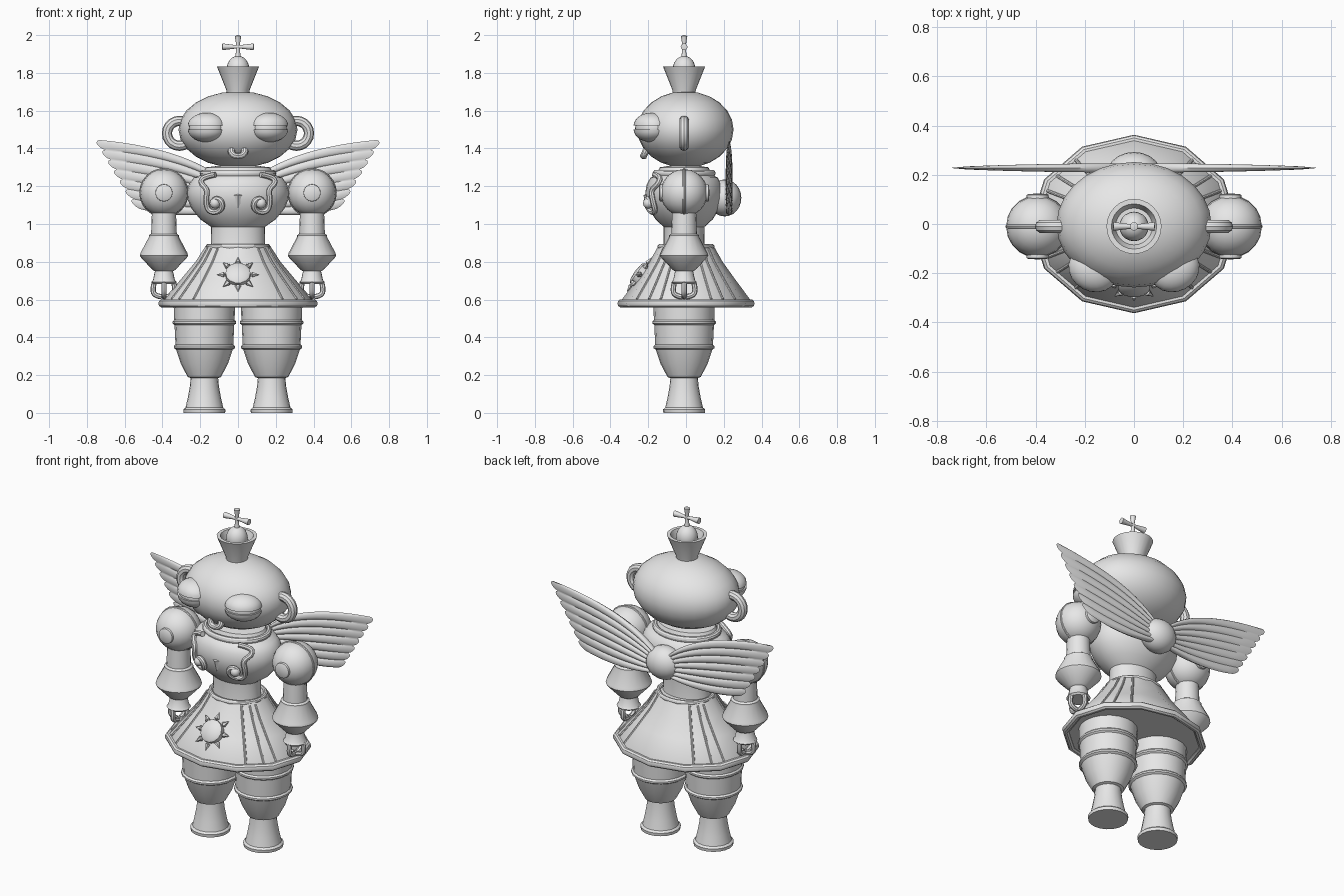
import bpy, bmesh, math
from mathutils import Vector

if "Cube" in bpy.data.objects:
    bpy.data.objects.remove(bpy.data.objects["Cube"])

grey = bpy.data.materials.new("plain_grey")
grey.diffuse_color = (0.8, 0.8, 0.8, 1)
grey.use_nodes = True
grey.node_tree.nodes["Principled BSDF"].inputs["Base Color"].default_value = grey.diffuse_color
Y0 = -0.01  # depth of the body axis


def finish(ob, angle=35):
    ob.data.materials.append(grey)
    bpy.ops.object.select_all(action='DESELECT')
    ob.select_set(True)
    bpy.context.view_layer.objects.active = ob
    bpy.ops.object.shade_smooth_by_angle(angle=math.radians(angle))
    return ob


def mesh_object(name, bm, loc=(0, 0, 0), rot=(0, 0, 0), scale=(1, 1, 1), angle=35):
    bmesh.ops.remove_doubles(bm, verts=bm.verts, dist=1e-5)
    bmesh.ops.recalc_face_normals(bm, faces=bm.faces)
    me = bpy.data.meshes.new(name)
    bm.to_mesh(me)
    bm.free()
    ob = bpy.data.objects.new(name, me)
    bpy.context.collection.objects.link(ob)
    ob.location, ob.rotation_euler, ob.scale = loc, rot, scale
    return finish(ob, angle)


def lathe(name, profile, segs=24, closed=False, **kw):
    """Turn (radius, z) points round the z axis."""
    bm = bmesh.new()
    rings = []
    for r, z in profile:
        rings.append([bm.verts.new((r * math.cos(a), r * math.sin(a), z))
                      for a in (math.tau * j / segs for j in range(segs))])
    pairs = list(zip(rings, rings[1:])) + ([(rings[-1], rings[0])] if closed else [])
    for lo, hi in pairs:
        for j in range(segs):
            k = (j + 1) % segs
            bm.faces.new((lo[j], lo[k], hi[k], hi[j]))
    bmesh.ops.dissolve_degenerate(bm, dist=1e-6, edges=bm.edges)
    return mesh_object(name, bm, **kw)


def arc(t0, t1, n, r=1):
    ts = [math.radians(t0 + (t1 - t0) * i / n) for i in range(n + 1)]
    return [(r * math.cos(t) if abs(math.cos(t)) > 1e-6 else 0, r * math.sin(t)) for t in ts]


def ball(name, loc, scale, segs=24, rot=(0, 0, 0)):
    return lathe(name, arc(-90, 90, 12), segs, loc=loc, scale=scale, rot=rot)


def torus(name, R, r, segs=24, **kw):
    prof = [(R + r * math.cos(a), r * math.sin(a)) for a in (math.tau * i / 10 for i in range(10))]
    return lathe(name, prof, segs, closed=True, **kw)


def tube(name, pts, radius, smooth=True):
    cu = bpy.data.curves.new(name, 'CURVE')
    cu.dimensions = '3D'
    cu.bevel_depth, cu.bevel_resolution, cu.use_fill_caps = radius, 2, True
    sp = cu.splines.new('NURBS' if smooth else 'POLY')
    sp.points.add(len(pts) - 1)
    for p, co in zip(sp.points, pts):
        p.co = (*co, 1)
    if smooth:
        sp.order_u, sp.use_endpoint_u, sp.resolution_u = 3, True, 4
    ob = bpy.data.objects.new(name, cu)
    bpy.context.collection.objects.link(ob)
    bpy.ops.object.select_all(action='DESELECT')
    ob.select_set(True)
    bpy.context.view_layer.objects.active = ob
    bpy.ops.object.convert(target='MESH')
    return finish(bpy.context.object)


# Head and mouth
ball("head", (0, -0.003, 1.5), (0.315, 0.255, 0.203), 28)
torus("mouth", 0.036, 0.019, 16, loc=(0, -0.213, 1.385), rot=(math.radians(65), 0, 0), scale=(1, 0.8, 1))

# Crown: open cup, dome and flared cross
lathe("crown_cup", [(0, 1.68), (0.058, 1.68), (0.062, 1.71), (0.112, 1.835), (0.092, 1.835),
                    (0.075, 1.79), (0, 1.79)], 24, loc=(0, Y0, 0))
ball("crown_dome", (0, Y0, 1.82), (0.06, 0.06, 0.07), 20)
lathe("cross_post", [(0, 1.87), (0.018, 1.87), (0.011, 1.91), (0.01, 1.95), (0.017, 1.995), (0, 2.0)],
      12, loc=(0, Y0, 0))
lathe("cross_bar", [(0, -0.085), (0.018, -0.083), (0.01, -0.02), (0.01, 0.02), (0.018, 0.083), (0, 0.085)],
      12, loc=(0, Y0, 1.938), rot=(0, math.pi / 2, 0))

# Torso, waist and collar
lathe("torso", [(0, 0.86), (0.15, 0.86), (0.142, 0.9), (0.143, 0.985), (0.2, 1.025), (0.245, 1.08),
                (0.267, 1.13), (0.27, 1.17), (0.26, 1.21), (0.235, 1.245), (0.19, 1.262), (0.17, 1.3), (0, 1.32)],
      28, loc=(0, Y0, 0), scale=(1, 0.76, 1))
torus("collar", 0.185, 0.018, 28, loc=(0, Y0, 1.268), scale=(1, 0.82, 1))
lathe("chest_dart", [(0, -0.07), (0.034, 0), (0, 0.012)], 4, loc=(0, -0.205, 1.152), scale=(1, 0.6, 1))

# Skirt with rolled hem, belt and pleat ribs
lathe("skirt", [(0, 0.57), (0.4, 0.57), (0.395, 0.6), (0.3, 0.71), (0.225, 0.8), (0.17, 0.885), (0, 0.885)],
      12, loc=(0, 0, 0), scale=(1, 0.86, 1), angle=40)
torus("skirt_hem", 0.4, 0.022, 12, loc=(0, 0, 0.58), scale=(1, 0.86, 1))
torus("belt", 0.158, 0.014, 24, loc=(0, 0, 0.88), scale=(1, 0.88, 1))
for base in (30, 150, 210, 330):
    for off in (-6, 6, 22 if base in (30, 210) else -22):
        a = math.radians(base + off)
        # ribs follow the flat facets of the twelve-sided skirt
        k = math.cos(math.pi / 12) / math.cos((a % (math.pi / 6)) - math.pi / 12)
        tube("skirt_rib", [(r * k * math.cos(a), 0.86 * r * k * math.sin(a), z)
                           for r, z in ((0.393, 0.602), (0.3, 0.71), (0.225, 0.8), (0.18, 0.87))], 0.007, False)

# Sun badge on the skirt front
tilt = math.radians(54)
up = Vector((0, math.cos(tilt), math.sin(tilt)))
centre = Vector((0, -0.247, 0.732))
lathe("sun_disc", [(0, -0.02), (0.066, -0.02), (0.066, 0.015), (0.054, 0.024), (0, 0.03)], 14,
      loc=centre, rot=(tilt, 0, 0))
for i in range(8):
    a = math.tau * i / 8
    d = Vector((math.cos(a), 0, 0)) + up * math.sin(a)
    ray = lathe("sun_ray", [(0, -0.024), (0.016, -0.012), (0, 0.026)], 6, loc=centre + d * 0.088)
    ray.rotation_euler = d.to_track_quat('Z', 'Y').to_euler()


def wing(s):
    """Flat wing swept from root to a row of rounded feather tips."""
    feathers, nu, nv = 7, 14, 56
    bm = bmesh.new()
    sides = []
    for face in (-1, 1):
        grid = []
        for j in range(nv + 1):
            v = j / nv
            bump = abs(math.sin(math.pi * feathers * v)) ** 0.6 if 0 < v < 1 else 0
            root = Vector((0.05, 1.21 - 0.14 * v))
            mid = Vector((0.25 + 0.05 * v, 1.40 - 0.38 * v))
            tip = Vector((0.735 - 0.215 * v, 1.445 - 0.365 * v))
            tip += (tip - mid).normalized() * (0.026 * bump)
            row = []
            for i in range(nu + 1):
                u = i / nu
                p = root * (1 - u) ** 2 + mid * 2 * u * (1 - u) + tip * u * u
                t = (0.007 + 0.011 * bump) * (1 - u ** 3 * 0.8) * (0 if j in (0, nv) or i == nu else 1)
                row.append(bm.verts.new((s * p.x, 0.228 + face * t, p.y)))
            grid.append(row)
        for j in range(nv):
            for i in range(nu):
                bm.faces.new((grid[j][i], grid[j][i + 1], grid[j + 1][i + 1], grid[j + 1][i]))
    mesh_object("wing", bm, angle=40)


ball("wing_hub", (0, 0.205, 1.138), (0.11, 0.088, 0.098), 20)

leg_profile = [(0, 0), (0.11, 0), (0.112, 0.018), (0.1, 0.028), (0.088, 0.08), (0.077, 0.14), (0.073, 0.185),
               (0.088, 0.19), (0.125, 0.26), (0.15, 0.335), (0.162, 0.343), (0.162, 0.353), (0.153, 0.362),
               (0.158, 0.465), (0.168, 0.473), (0.168, 0.483), (0.16, 0.492), (0.163, 0.58), (0, 0.58)]
arm_profile = [(0, 0.682), (0.058, 0.682), (0.067, 0.692), (0.058, 0.703), (0.048, 0.75), (0.06, 0.757),
               (0.12, 0.82), (0.128, 0.832), (0.124, 0.847), (0.08, 0.93), (0.08, 0.94), (0.068, 0.948),
               (0.064, 1.06), (0, 1.08)]

for s in (-1, 1):
    # Ear loop
    torus("ear", 0.066, 0.027, 20, loc=(s * 0.31, Y0, 1.48), rot=(math.pi / 2, 0, 0))

    # Sleepy eye: ball with an upper and a lower lid
    turn = (0, 0, s * math.radians(28))
    ball("eyeball", (s * 0.165, -0.183, 1.508), (0.098, 0.083, 0.07), 20, turn)
    for name, top in (("upper_lid", 1), ("lower_lid", -1)):
        prof = [(0, 0)] + arc(0, 90 * top, 7)
        lathe(name, prof, 20, loc=(s * 0.165, -0.183, 1.511 + top * 0.01), rot=turn, scale=(0.104, 0.092, 0.068))

    # Curled ornament hugging the chest
    path = ((0.12, 1.262), (0.185, 1.25), (0.2, 1.215), (0.16, 1.18), (0.172, 1.13), (0.16, 1.07),
            (0.115, 1.058), (0.08, 1.085), (0.09, 1.13), (0.13, 1.135), (0.135, 1.105))
    pts = []
    for x, z in path:
        q = 1 - (x / 0.275) ** 2 - ((z - 1.155) / 0.2) ** 2
        pts.append((s * x, Y0 - 0.212 * math.sqrt(max(q, 0.3)) - 0.004, z))
    tube("chest_curl", pts, 0.015)
    ball("curl_tip", (s * 0.122, -0.2, 1.11), (0.028, 0.028, 0.028), 14)

    # Shoulder ball with front and back caps and a seam
    ax = s * 0.392
    ball("shoulder", (ax, Y0, 1.165), (0.128, 0.125, 0.125), 20)
    torus("shoulder_seam", 0.122, 0.009, 24, loc=(ax, Y0, 1.165), rot=(math.pi / 2, 0, 0))
    for f in (-1, 1):
        lathe("shoulder_cap", [(0, 0.1), (0.047, 0.1), (0.045, 0.128), (0.038, 0.132), (0, 0.134)], 16,
              loc=(ax, Y0, 1.165), rot=(-f * math.pi / 2, 0, 0))

    # Arm, sleeve bell and claw hand
    lathe("arm", arm_profile, 20, loc=(ax, Y0, 0))
    for i in range(4):
        a = math.tau * i / 4
        tube("claw", [(ax + r * math.cos(a), Y0 + r * math.sin(a), z) for r, z in
                      ((0.05, 0.695), (0.06, 0.66), (0.052, 0.62), (0.012, 0.615))], 0.014)

    # Leg with banded thigh and flared boot
    lathe("leg", leg_profile, 20, loc=(s * 0.178, Y0, 0))
    wing(s)
